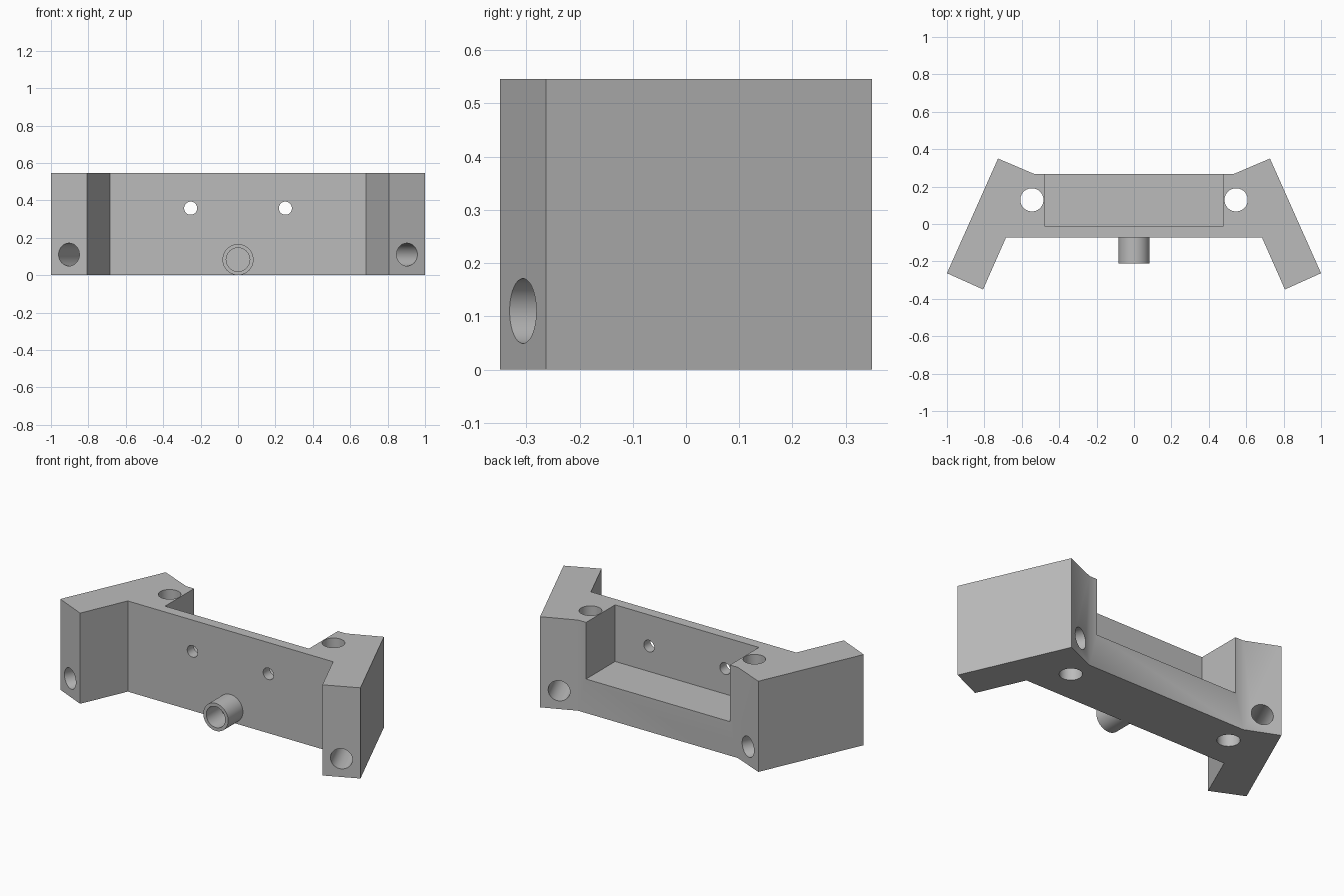
import bpy, bmesh
from mathutils import Vector

if "Cube" in bpy.data.objects:
    bpy.data.objects.remove(bpy.data.objects["Cube"], do_unlink=True)

HEIGHT = 0.546

grey = bpy.data.materials.new("plain grey")
grey.use_nodes = True
colour = (0.5, 0.5, 0.5, 1)
grey.diffuse_color = colour
grey.node_tree.nodes["Principled BSDF"].inputs["Base Color"].default_value = colour


def new_object(name, bm):
    bmesh.ops.recalc_face_normals(bm, faces=bm.faces[:])
    mesh = bpy.data.meshes.new(name)
    bm.to_mesh(mesh)
    bm.free()
    mesh.materials.append(grey)
    obj = bpy.data.objects.new(name, mesh)
    bpy.context.collection.objects.link(obj)
    return obj


def prism(name, outline, bottom, top):
    bm = bmesh.new()
    face = bm.faces.new([bm.verts.new((x, y, bottom)) for x, y in outline])
    side = bmesh.ops.extrude_face_region(bm, geom=[face])
    verts = [v for v in side["geom"] if isinstance(v, bmesh.types.BMVert)]
    bmesh.ops.translate(bm, verts=verts, vec=(0, 0, top - bottom))
    return new_object(name, bm)


def rod(name, start, end, radius):
    start, end = Vector(start), Vector(end)
    axis = end - start
    bm = bmesh.new()
    bmesh.ops.create_cone(bm, cap_ends=True, segments=48, radius1=radius,
                          radius2=radius, depth=axis.length)
    obj = new_object(name, bm)
    obj.data.transform(axis.to_track_quat("Z", "Y").to_matrix().to_4x4())
    obj.location = (start + end) / 2
    return obj


def cut(target, cutter):
    mod = target.modifiers.new("cut", "BOOLEAN")
    mod.operation, mod.solver, mod.object = "DIFFERENCE", "EXACT", cutter
    bpy.context.view_layer.update()
    bpy.context.view_layer.objects.active = target
    bpy.ops.object.modifier_apply(modifier=mod.name)
    bpy.data.objects.remove(cutter, do_unlink=True)


# Bracket body: straight bar with two splayed legs
half = [(0.684, -0.072), (0.807, -0.35), (1.0, -0.263), (0.727, 0.35), (0.532, 0.267)]
outline = half + [(-x, y) for x, y in reversed(half)]
body = prism("bracket_body", outline, 0, HEIGHT)

# Pocket open to the back and the top
cut(body, prism("pocket", [(-0.479, -0.01), (0.479, -0.01), (0.479, 0.4), (-0.479, 0.4)],
                0.205, HEIGHT + 0.1))

for side in (-1, 1):
    # Vertical bolt hole
    cut(body, rod("bolt_hole", (side * 0.546, 0.129, -0.1), (side * 0.546, 0.129, 0.7), 0.062))
    # Hole along the leg
    cut(body, rod("leg_hole", (side * 0.944, -0.397, 0.11), (side * 0.588, 0.402, 0.11), 0.061))
    # Small hole through the front wall
    cut(body, rod("wall_hole", (side * 0.253, -0.2, 0.358), (side * 0.253, 0.1, 0.358), 0.035))

# Hollow spout on the front
spout = rod("front_spout", (0, -0.212, 0.083), (0, -0.072, 0.083), 0.083)
cut(spout, rod("spout_bore", (0, -0.3, 0.083), (0, -0.075, 0.083), 0.063))

for obj in (body, spout):
    bpy.ops.object.select_all(action="DESELECT")
    obj.select_set(True)
    bpy.context.view_layer.objects.active = obj
    bpy.ops.object.shade_smooth_by_angle()
